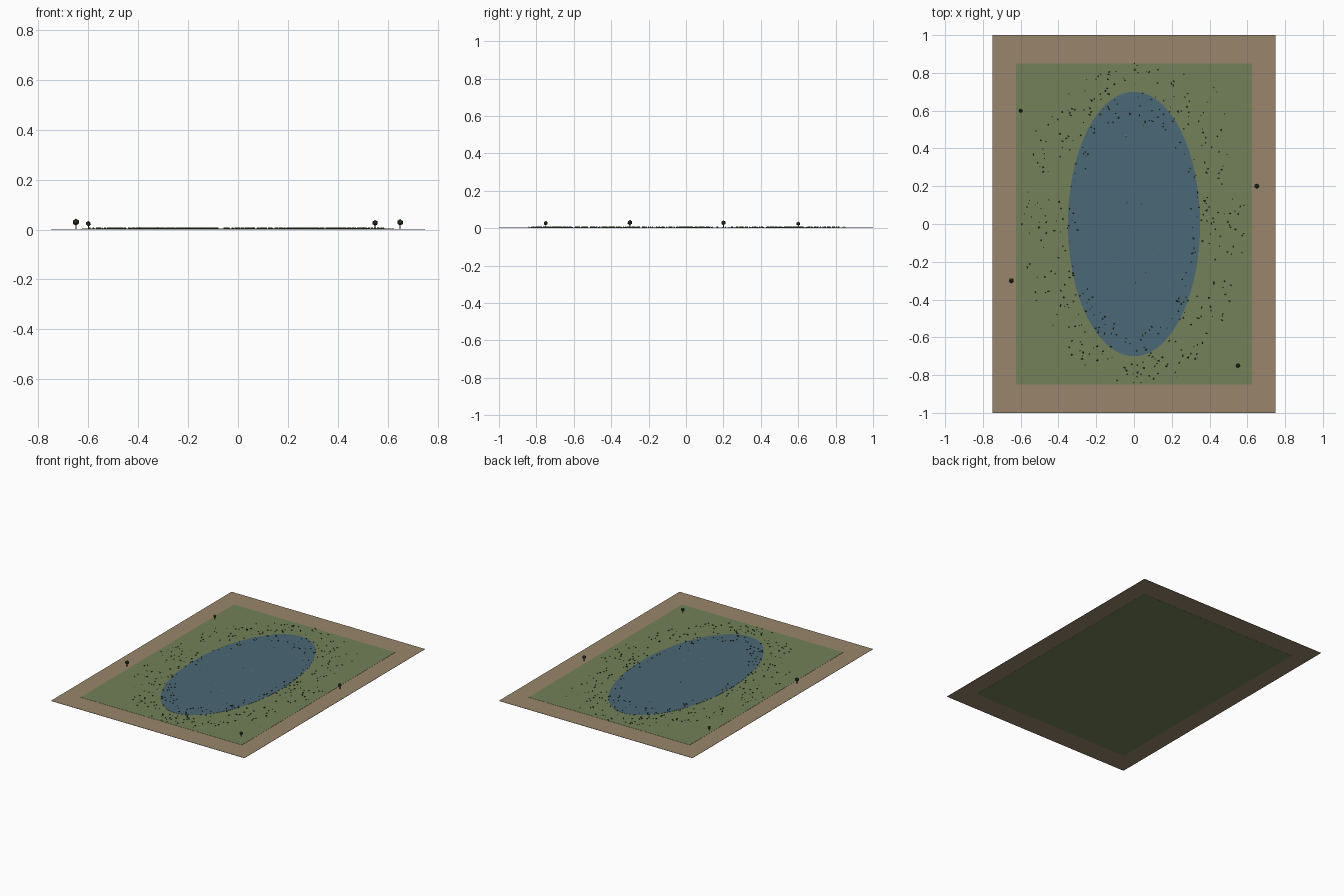
import bpy, bmesh, math, random
from mathutils import Matrix, Vector

if "Cube" in bpy.data.objects:
    bpy.data.objects.remove(bpy.data.objects["Cube"])

random.seed(4)


def material(name, rgb):
    m = bpy.data.materials.new(name)
    m.diffuse_color = (*rgb, 1)
    m.use_nodes = True
    m.node_tree.nodes["Principled BSDF"].inputs["Base Color"].default_value = m.diffuse_color
    return m


EARTH = material("earth", (0.32, 0.24, 0.15))
GRASS = material("grass", (0.17, 0.22, 0.10))
WATER = material("water", (0.07, 0.14, 0.18))
LEAF = material("leaf", (0.03, 0.05, 0.02))
BARK = material("bark", (0.10, 0.06, 0.03))
STONE = material("stone", (0.30, 0.24, 0.16))


def finish(name, bm, mat):
    me = bpy.data.meshes.new(name)
    bm.to_mesh(me)
    bm.free()
    me.materials.append(mat)
    ob = bpy.data.objects.new(name, me)
    bpy.context.collection.objects.link(ob)
    return ob


def slab(name, sx, sy, z0, z1, mat):
    bm = bmesh.new()
    bmesh.ops.create_cube(bm, size=1, matrix=Matrix.Translation((0, 0, (z0 + z1) / 2))
                          @ Matrix.Diagonal((sx, sy, z1 - z0, 1)))
    return finish(name, bm, mat)


def ball(bm, pos, r, squash=1.0):
    bmesh.ops.create_icosphere(bm, subdivisions=1, radius=r,
                               matrix=Matrix.Translation(pos)
                               @ Matrix.Diagonal((1, 1, squash, 1))
                               @ Matrix.Rotation(random.uniform(0, 6.28), 4, 'Z'))


# Ground border and lawn, the lawn showing on both sides
slab("ground", 1.5, 2.0, 0.0008, 0.0025, EARTH)
slab("lawn", 1.25, 1.7, 0.0, 0.0035, GRASS)

# Oval pond
bm = bmesh.new()
bmesh.ops.create_cone(bm, cap_ends=True, segments=64, radius1=1, radius2=1, depth=1,
                      matrix=Matrix.Translation((0, 0, 0.0035))
                      @ Matrix.Diagonal((0.35, 0.70, 0.002, 1)))
finish("pond", bm, WATER)

# Low shrubs in a loose ring over the shore
bm = bmesh.new()
for i in range(400):
    a = random.uniform(0, 2 * math.pi)
    t = random.uniform(0, 0.3)
    pos = Vector((math.cos(a) * (0.3 + t), math.sin(a) * (0.55 + t), 0.006))
    ball(bm, pos, random.uniform(0.003, 0.006), 0.6)
finish("shore_shrubs", bm, LEAF)

# Pale pebbles scattered over the lawn and pond
bm = bmesh.new()
for i in range(40):
    pos = (random.uniform(-0.6, 0.6), random.uniform(-0.83, 0.83), 0.004)
    ball(bm, pos, random.uniform(0.003, 0.005), 0.6)
finish("pebbles", bm, STONE)

# Four trees: x, y, crown centre height, crown radius
for i, (x, y, z, r) in enumerate([(-0.60, 0.60, 0.024, 0.011), (0.65, 0.20, 0.029, 0.013),
                                  (-0.65, -0.30, 0.030, 0.014), (0.55, -0.75, 0.027, 0.012)], 1):
    bm = bmesh.new()
    bmesh.ops.create_cone(bm, cap_ends=True, segments=8, radius1=0.0025, radius2=0.002,
                          depth=z - 0.002, matrix=Matrix.Translation((x, y, z / 2 + 0.001)))
    finish(f"tree_trunk_{i}", bm, BARK)
    bm = bmesh.new()
    ball(bm, (x, y, z), r)
    finish(f"tree_crown_{i}", bm, LEAF)
